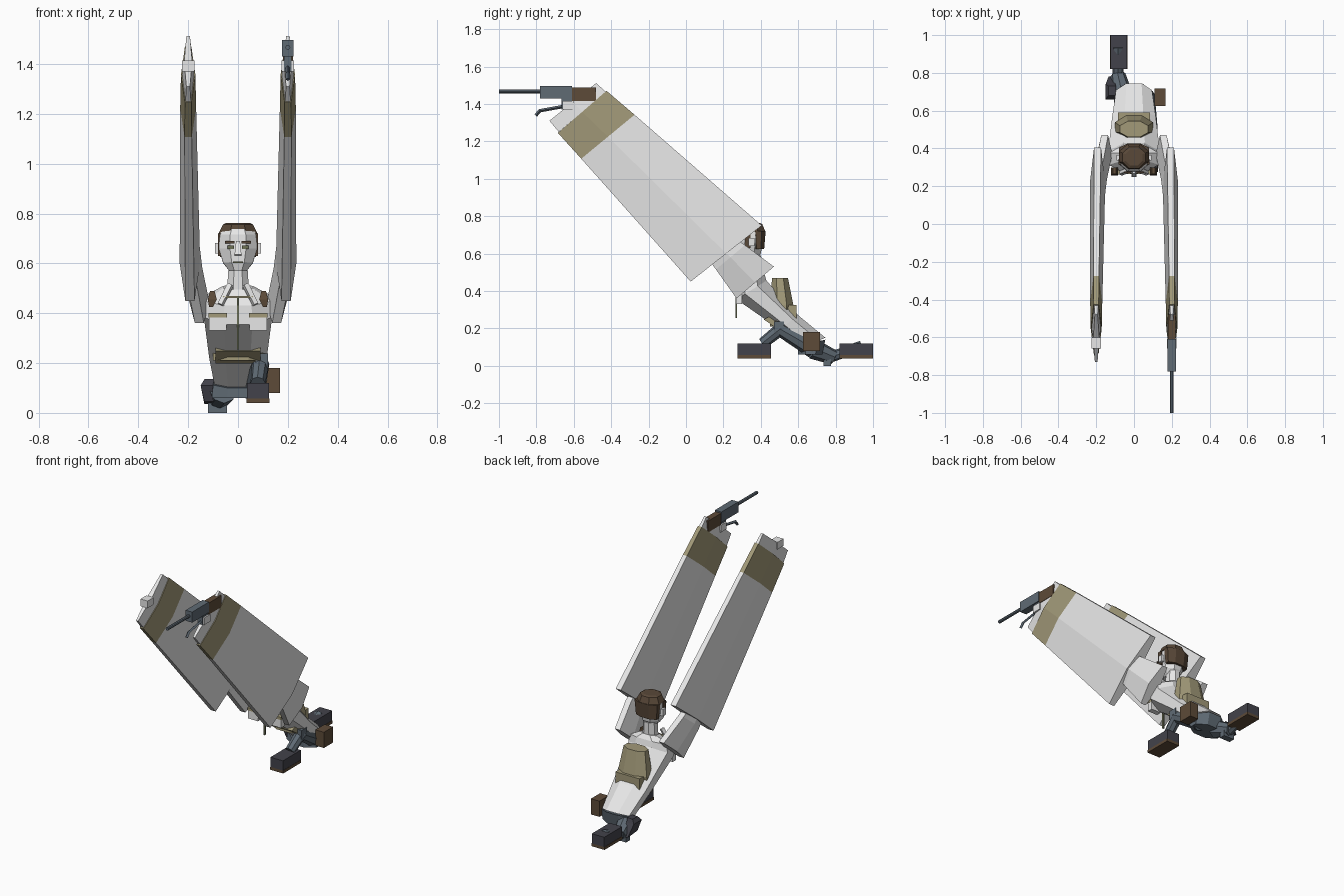
import bpy, bmesh, math
from mathutils import Vector


def mat(name, *rgb):
    m = bpy.data.materials.new(name)
    m.diffuse_color = (*rgb, 1)
    return m


PALE = mat("pale_grey", 0.8, 0.8, 0.8)
TAN = mat("khaki_tan", 0.36, 0.32, 0.19)
BROWN = mat("leather_brown", 0.11, 0.07, 0.04)
HAIR = mat("hair_brown", 0.10, 0.065, 0.04)
STEEL = mat("blue_grey", 0.115, 0.145, 0.175)
BOOT = mat("boot_charcoal", 0.055, 0.055, 0.07)
OLIVE = mat("eye_olive", 0.15, 0.16, 0.09)

# unit cross-sections: (along the front-back axis, along x)
OCT = [(1, .42), (.42, 1), (-.42, 1), (-1, .42), (-1, -.42), (-.42, -1), (.42, -1), (1, -.42)]
HEX = [(1, .45), (0, 1), (-1, .45), (-1, -.45), (0, -1), (1, -.45)]
BOX = [(1, 1), (-1, 1), (-1, -1), (1, -1)]


def finish(bm, name, mats):
    bmesh.ops.recalc_face_normals(bm, faces=bm.faces)
    me = bpy.data.meshes.new(name)
    bm.to_mesh(me)
    bm.free()
    for m in mats:
        me.materials.append(m)
    ob = bpy.data.objects.new(name, me)
    bpy.context.collection.objects.link(ob)
    return ob


def loft(name, secs, mats, profile=OCT, bands=None):
    """Skin sections (y,z of front, y,z of back, centre x, half width)."""
    bm = bmesh.new()
    rings = []
    for fy, fz, by, bz, x, hx in secs:
        f, b = Vector((x, fy, fz)), Vector((x, by, bz))
        c, h = (f + b) / 2, (f - b) / 2
        rings.append([bm.verts.new(c + h * u + Vector((hx * v, 0, 0))) for u, v in profile])
    n = len(profile)
    for k, (a, b) in enumerate(zip(rings, rings[1:])):
        for i in range(n):
            j = (i + 1) % n
            bm.faces.new((a[i], a[j], b[j], b[i])).material_index = bands[k] if bands else 0
    bm.faces.new(rings[0]).material_index = bands[0] if bands else 0
    bm.faces.new(rings[-1]).material_index = bands[-1] if bands else 0
    return finish(bm, name, mats)


def box(name, x0, x1, y0, y1, z0, z1, m):
    return loft(name, [(y0, z, y1, z, (x0 + x1) / 2, abs(x1 - x0) / 2) for z in (z0, z1)], [m], BOX)


def rod(name, p, q, r0, r1, m, sides=6):
    p, q = Vector(p), Vector(q)
    bm = bmesh.new()
    bmesh.ops.create_cone(bm, cap_ends=True, segments=sides, radius1=r0, radius2=r1, depth=(q - p).length)
    ob = finish(bm, name, [m])
    ob.location = (p + q) / 2
    ob.rotation_euler = (q - p).to_track_quat('Z', 'Y').to_euler()
    return ob


# torso leaning forward from waist to neck
loft("torso", [(.62, .10, .745, .15, 0, .095), (.50, .195, .60, .27, 0, .115),
               (.27, .355, .43, .455, 0, .137), (.27, .43, .42, .49, 0, .13),
               (.31, .495, .40, .515, 0, .06)], [PALE])
loft("waist", [(.60, .06, .73, .06, 0, .105), (.60, .10, .745, .14, 0, .10)], [STEEL])
loft("belt", [(.488, .198, .52, .215, 0, .09), (.415, .248, .45, .265, 0, .09)], [TAN], BOX)
box("zip_strip", -.004, .004, .264, .274, .255, .465, OLIVE)
box("chest_seam", -.06, .06, .264, .273, .462, .469, TAN)
loft("backpack", [(.45, .21, .55, .21, 0, .10), (.45, .33, .575, .32, 0, .10),
                  (.46, .47, .545, .47, 0, .075)], [TAN])
box("bedroll_pouch", -.085, .085, .53, .59, .25, .325, TAN)

# neck, head and hair
loft("neck", [(.315, .47, .40, .47, 0, .045), (.315, .59, .40, .59, 0, .038)], [PALE])
loft("head", [(.285, .57, .38, .57, 0, .035), (.275, .605, .40, .60, 0, .06),
              (.275, .66, .41, .66, 0, .077), (.278, .715, .415, .715, 0, .075),
              (.30, .752, .40, .752, 0, .052)], [PALE])
loft("hair_top", [(.288, .718, .424, .718, 0, .079), (.295, .755, .408, .757, 0, .06),
                  (.31, .763, .395, .763, 0, .045)], [HAIR])
loft("hair_back", [(.36, .625, .418, .625, 0, .072), (.35, .72, .426, .72, 0, .08)], [HAIR])
loft("nose", [(.248, .635, .285, .63, 0, .014), (.268, .69, .29, .69, 0, .008)], [PALE], BOX)
box("mouth", -.02, .02, .268, .277, .601, .608, OLIVE)

for s, side in ((-1, "left"), (1, "right")):
    # face details
    box(side + "_eye", s * .016, s * .043, .269, .278, .658, .672, OLIVE)
    box(side + "_brow", s * .014, s * .052, .269, .278, .680, .690, HAIR)
    box(side + "_ear", s * .074, s * .093, .335, .365, .64, .682, PALE)
    box(side + "_sideburn", s * .066, s * .081, .315, .345, .63, .72, HAIR)
    # collar, strap, chest pocket
    rod(side + "_lapel", (s * .03, .285, .515), (s * .07, .268, .435), .015, .013, PALE, 4)
    loft(side + "_strap_clip", [(.262, .425, .30, .425, s * .108, .008),
                                (.258, .455, .30, .455, s * .103, .018),
                                (.265, .49, .30, .49, s * .103, .009)], [BROWN], BOX)
    box(side + "_chest_pocket", s * .046, s * .116, .266, .30, .33, .385, PALE)
    box(side + "_pocket_flap", s * .044, s * .118, .262, .30, .383, .40, TAN)
    # upper arm, long forearm with khaki cuff, wrist
    loft(side + "_upper_arm", [(.27, .36, .47, .53, s * .155, .04), (.16, .515, .315, .645, s * .185, .042),
                               (.07, .635, .21, .72, s * .19, .035)], [PALE], HEX)
    loft(side + "_forearm", [(.025, .45, .405, .75, s * .193, .041),
                             (-.56, 1.107, -.275, 1.342, s * .2, .032),
                             (-.685, 1.245, -.425, 1.47, s * .2, .029)], [PALE, TAN], HEX, [0, 1])
    loft(side + "_hand", [(-.68, 1.25, -.43, 1.465, s * .2, .024),
                          (-.73, 1.31, -.48, 1.512, s * .2, .016)], [PALE], HEX)
    box(side + "_thumb", s * .175, s * .225, -.66, -.60, 1.37, 1.415, PALE)

# gun in the raised hand
rod("gun_barrel", (.2, -1, 1.467), (.2, -.77, 1.467), .010, .010, STEEL, 8)
box("gun_receiver", .177, .223, -.78, -.61, 1.43, 1.497, STEEL)
box("gun_stock", .18, .22, -.61, -.48, 1.415, 1.488, BROWN)
box("gun_grip", .185, .215, -.665, -.61, 1.37, 1.43, STEEL)
rod("gun_lever", (.2, -.635, 1.39), (.2, -.785, 1.363), .009, .009, STEEL, 4)
rod("gun_lever_tip", (.2, -.78, 1.366), (.2, -.803, 1.338), .009, .009, STEEL, 4)

# right leg stepping forward
rod("right_thigh", (.06, .68, .09), (.09, .50, .195), .05, .036, STEEL, 8)
rod("right_shin", (.09, .51, .20), (.08, .41, .12), .035, .03, STEEL, 8)
box("right_knee_pad", .07, .12, .47, .525, .18, .238, STEEL)
# left leg kneeling and trailing back
rod("left_thigh", (-.06, .68, .09), (-.085, .79, .045), .055, .04, STEEL, 8)
rod("left_shin", (-.085, .77, .045), (-.085, .94, .105), .028, .03, STEEL, 8)
box("left_knee_pad", -.12, -.045, .735, .775, 0, .05, STEEL)
loft("left_hip_holster", [(.68, .045, .78, .035, -.105, .03), (.66, .11, .74, .11, -.125, .025),
                          (.68, .135, .73, .135, -.115, .02)], [BOOT], BOX)
for side, x, y in (("right", .08, .275), ("left", -.08, .82)):
    box(side + "_boot", x - .044, x + .044, y, y + .18, .058, .12, BOOT)
    box(side + "_sole", x - .046, x + .046, y, y + .18, .04, .058, BROWN)
box("hip_pouch", .108, .168, .625, .717, .08, .18, BROWN)
